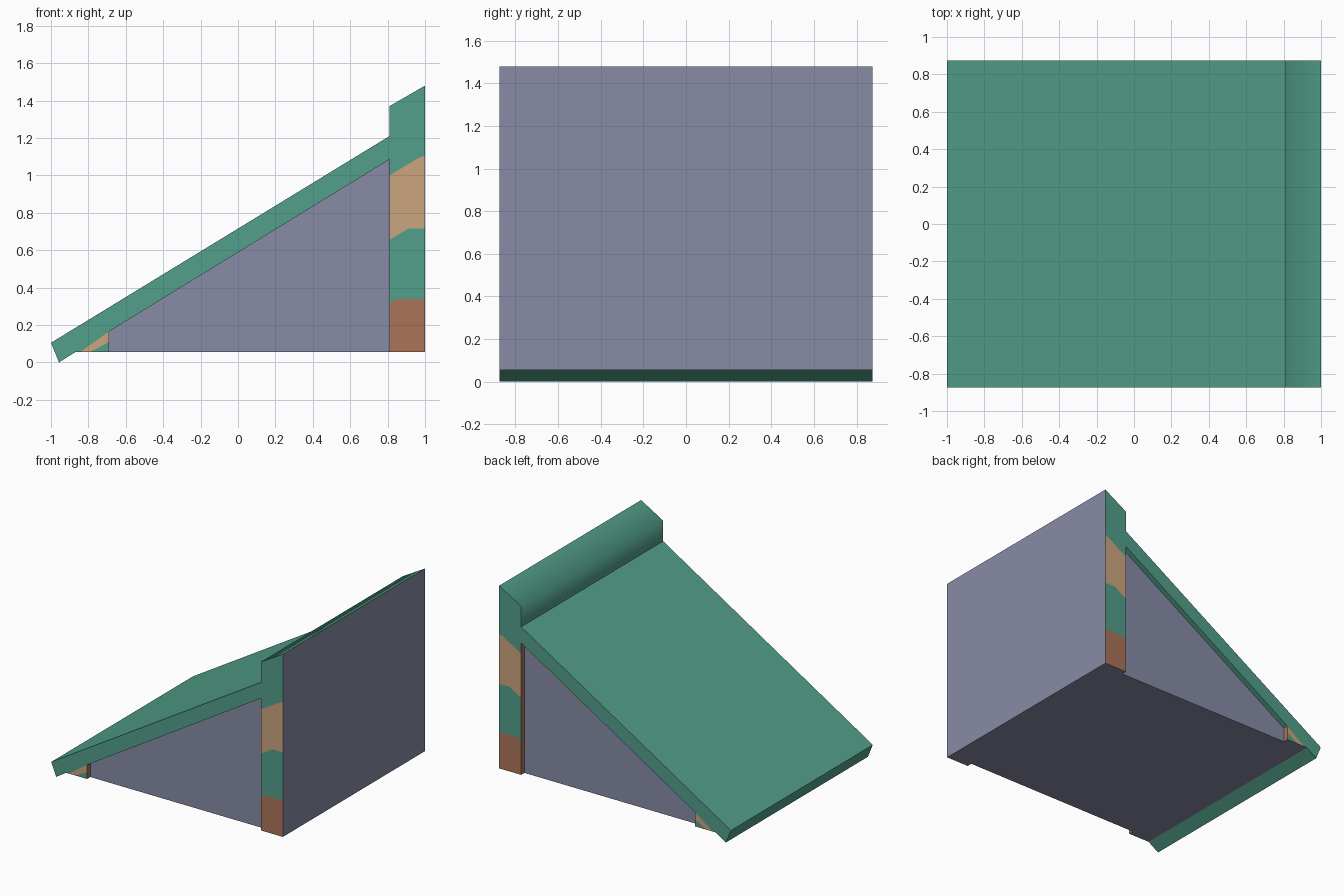
import bpy, bmesh

if "Cube" in bpy.data.objects:
    bpy.data.objects.remove(bpy.data.objects["Cube"])

W = 0.875      # half width
R = 0.835      # half width of the recessed side panels
BASE = 0.055   # height of the underside


def material(name, rgb):
    m = bpy.data.materials.new(name)
    lin = [(c / 255 / 12.92) if c < 10 else ((c / 255 + 0.055) / 1.055) ** 2.4 for c in rgb]
    m.diffuse_color = (*lin, 1)
    m.use_nodes = True
    m.node_tree.nodes["Principled BSDF"].inputs["Base Color"].default_value = m.diffuse_color
    return m


MATS = [material("green", (82, 159, 138)), material("slate", (136, 140, 166)),
        material("tan", (203, 166, 128)), material("brown", (171, 116, 89))]
GREEN, SLATE, TAN, BROWN = range(4)

# shared profile corners (x, z)
C, D = (-0.87, BASE), (-0.69, 0.165)
E, F = (0.81, 1.085), (0.81, 1.21)
P1, P2, P3 = (0.81, 0.315), (0.81, 0.655), (0.81, 1.0)
WALL_FOOT, EAVE_FOOT, EAVE_MID = (0.81, BASE), (-0.69, BASE), (-0.69, 0.11)

# counter-clockwise cells of the side profile: part, colour, half width, corners
CELLS = [
    ("roof_slope", GREEN, W, [(-1, 0.105), (-0.957, 0), C, D, E, F]),
    # banded end wall
    ("ridge_wall", BROWN, W, [WALL_FOOT, (1, BASE), (1, 0.34), (0.85, 0.34), P1]),
    ("ridge_wall", GREEN, W, [P1, (0.85, 0.34), (1, 0.34), (1, 0.715), (0.91, 0.715), P2]),
    ("ridge_wall", TAN, W, [P2, (0.91, 0.715), (1, 0.715), (1, 1.105), (0.96, 1.09), P3]),
    ("ridge_wall", GREEN, W, [P3, (0.96, 1.09), (1, 1.105), (1, 1.48), (0.81, 1.37), F, E]),
    # small block under the eave
    ("eave_block", GREEN, W, [C, (-0.845, BASE), D]),
    ("eave_block", TAN, W, [(-0.845, BASE), (-0.79, BASE), EAVE_MID, D]),
    ("eave_block", GREEN, W, [(-0.79, BASE), EAVE_FOOT, EAVE_MID]),
    # recessed triangular side
    ("side_panel", SLATE, R, [EAVE_FOOT, WALL_FOOT, P1, P2, P3, E, D, EAVE_MID]),
]


def edges(pts):
    return list(zip(pts, pts[1:] + pts[:1]))


owner = {e: cell[2] for cell in CELLS for e in edges(cell[3])}


def edge_colour(a, b, step):
    if step:                                  # sides of the recess
        return BROWN if a[0] == b[0] else GREEN
    if a[1] == b[1] == BASE or a[0] == b[0] == 1:
        return SLATE                          # underside and end face
    return GREEN


def build(part):
    bm, cache = bmesh.new(), {}

    def face(corners, mat, smooth=False):
        vs = []
        for p, y in corners:
            key = (p, y)
            if key not in cache:
                cache[key] = bm.verts.new((p[0], y, p[1]))
            vs.append(cache[key])
        f = bm.faces.new(vs)
        f.material_index, f.smooth = mat, smooth

    for name, mat, d, pts in CELLS:
        if name != part:
            continue
        # front and back faces
        face([(p, -d) for p in pts], mat)
        face([(p, d) for p in reversed(pts)], mat)
        # outer strips, or short steps where a recessed neighbour meets
        for a, b in edges(pts):
            n = owner.get((b, a))
            if n is None:
                spans = [(-d, d)]
            elif n < d:
                spans = [(-d, -n), (n, d)]
            else:
                continue
            soft = part == "ridge_wall" and n is None and a[1] > 1.3 or (a == (0.81, 1.37))
            soft = soft and a != (1, 1.105)
            for y0, y1 in spans:
                face([(a, y0), (a, y1), (b, y1), (b, y0)],
                     edge_colour(a, b, n is not None), soft)

    me = bpy.data.meshes.new(part)
    bm.to_mesh(me)
    bm.free()
    for m in MATS:
        me.materials.append(m)
    bpy.context.collection.objects.link(bpy.data.objects.new(part, me))


for part in ("roof_slope", "ridge_wall", "eave_block", "side_panel"):
    build(part)
